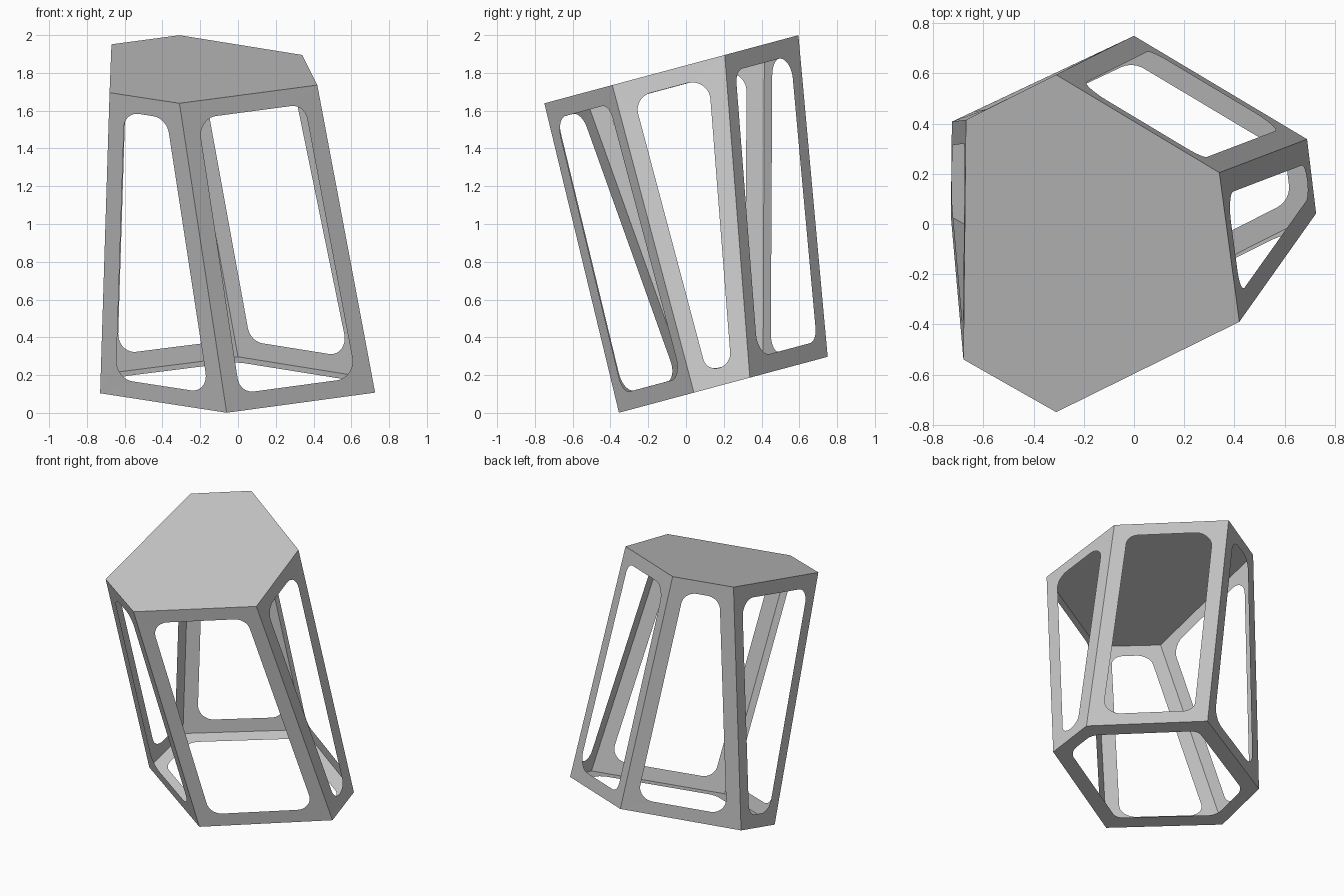
import bpy
import math
from mathutils import Vector

cube = bpy.data.objects.get("Cube")
if cube:
    bpy.data.objects.remove(cube, do_unlink=True)

MARGIN = 0.094   # width of every frame border
RADIUS = 0.095   # rounding of the window corners
STEPS = 10
SLOPE = 0.268    # tilt of the roof and floor planes

grey = bpy.data.materials.new("plain grey")
grey.use_nodes = True
colour = (0.58, 0.58, 0.58, 1)
grey.diffuse_color = colour
grey.node_tree.nodes["Principled BSDF"].inputs["Base Color"].default_value = colour


def add_mesh(name, points, faces):
    mesh = bpy.data.meshes.new(name)
    mesh.from_pydata([tuple(p) for p in points], [], faces)
    mesh.materials.append(grey)
    obj = bpy.data.objects.new(name, mesh)
    bpy.context.collection.objects.link(obj)


def window_arcs(corners):
    """One rounded arc per corner of the inset polygon."""
    n = len(corners)
    inset, dirs = [], []
    for i, p in enumerate(corners):
        u = (corners[i - 1] - p).normalized()
        v = (corners[(i + 1) % n] - p).normalized()
        angle = u.angle(v)
        inset.append(p + (u + v) * MARGIN / math.sin(angle))
        dirs.append((u, v, angle))
    arcs = []
    for i, q in enumerate(inset):
        u, v, angle = dirs[i]
        shortest = min((inset[i - 1] - q).length, (inset[(i + 1) % n] - q).length)
        t = min(RADIUS / math.tan(angle / 2), 0.49 * shortest)
        r = t * math.tan(angle / 2)
        centre = q + (u + v).normalized() * r / math.sin(angle / 2)
        start = (q + u * t - centre).normalized()
        end = (q + v * t - centre).normalized()
        arcs.append([centre + start.slerp(end, k / STEPS) * r
                     for k in range(STEPS + 1)])
    return arcs


def window_frame(name, corners):
    """Flat border around a round-cornered opening."""
    n = len(corners)
    arcs = window_arcs(corners)
    points = list(corners) + [p for arc in arcs for p in arc]
    first = [n + i * (STEPS + 1) for i in range(n)]
    faces = []
    for i in range(n):
        j = (i + 1) % n
        faces += [(i, first[i] + k + 1, first[i] + k) for k in range(STEPS)]
        faces.append((i, j, first[j], first[i] + STEPS))
    add_mesh(name, points, faces)


# Hexagon outlines, counter-clockwise from the front corner
roof_xy = [(-0.31, -0.75), (0.42, -0.39), (0.34, 0.205),
           (-0.31, 0.595), (-0.67, 0.415), (-0.68, -0.54)]
floor_xy = [(-0.06, -0.355), (0.726, 0.042), (0.69, 0.338),
            (0.0, 0.75), (-0.726, 0.408), (-0.73, 0.03)]
roof = [Vector((x, y, 1.84 + SLOPE * y)) for x, y in roof_xy]
floor = [Vector((x, y, 0.096 + SLOPE * y)) for x, y in floor_xy]

# Solid roof and open floor ring
add_mesh("roof_panel", roof, [tuple(range(len(roof)))])
window_frame("floor_frame", floor[::-1])

# Six leaning side frames
sides = ["front_left", "left", "back_left", "back_right", "right", "front_right"]
for i, side in enumerate(sides):
    j = (i + 1) % len(sides)
    window_frame(side + "_frame", [floor[i], floor[j], roof[j], roof[i]])
